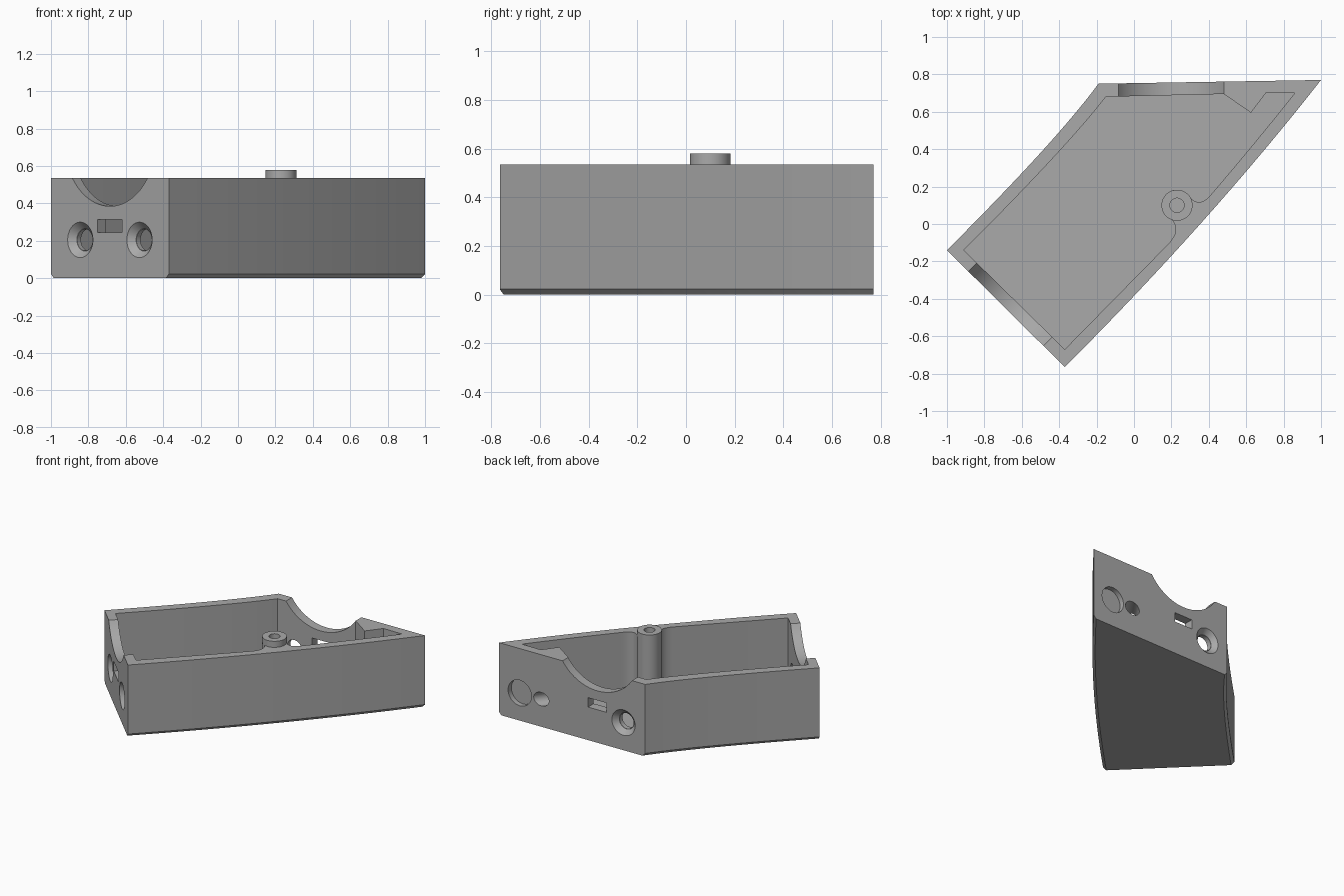
import bpy, bmesh, math
from mathutils import Vector

cube = bpy.data.objects.get("Cube")
if cube:
    bpy.data.objects.remove(cube, do_unlink=True)

grey = bpy.data.materials.new("mid grey")
grey.use_nodes = True
colour = (0.4, 0.4, 0.4, 1)
grey.diffuse_color = colour
grey.node_tree.nodes["Principled BSDF"].inputs["Base Color"].default_value = colour

TOP, FLOOR, CHAMFER = 0.535, 0.06, 0.022
HOLE_Z, SLOT_Z = 0.205, 0.28


def add(name, bm):
    bmesh.ops.recalc_face_normals(bm, faces=bm.faces)
    mesh = bpy.data.meshes.new(name)
    bm.to_mesh(mesh)
    bm.free()
    mesh.materials.append(grey)
    ob = bpy.data.objects.new(name, mesh)
    bpy.context.collection.objects.link(ob)
    return ob


def loft(name, rings):
    """Closed solid through a stack of (points, z) rings."""
    bm = bmesh.new()
    loops = [[bm.verts.new((x, y, z)) for x, y in pts] for pts, z in rings]
    n = len(loops[0])
    for low, high in zip(loops, loops[1:]):
        for i in range(n):
            j = (i + 1) % n
            bm.faces.new((low[i], low[j], high[j], high[i]))
    bm.faces.new(loops[0][::-1])
    bm.faces.new(loops[-1])
    return add(name, bm)


def curve(a, ctrl, b, n=16):
    a, ctrl, b = Vector(a), Vector(ctrl), Vector(b)
    return [a.lerp(ctrl, i / n).lerp(ctrl.lerp(b, i / n), i / n) for i in range(n + 1)]


def rod(name, start, axis, length, r1, r2=None, sides=40):
    """Cylinder or cone running from start along axis."""
    bm = bmesh.new()
    bmesh.ops.create_cone(bm, cap_ends=True, segments=sides, radius1=r1,
                          radius2=r1 if r2 is None else r2, depth=length)
    axis = Vector(axis).normalized()
    ob = add(name, bm)
    ob.rotation_euler = axis.to_track_quat('Z', 'Y').to_euler()
    ob.location = Vector(start) + axis * length / 2
    return ob


def box(name, centre, size, turn):
    bm = bmesh.new()
    bmesh.ops.create_cube(bm, size=1)
    bmesh.ops.scale(bm, vec=size, verts=bm.verts)
    ob = add(name, bm)
    ob.location, ob.rotation_euler.z = centre, turn
    return ob


def cut(target, cutter):
    mod = target.modifiers.new("cut", 'BOOLEAN')
    mod.operation, mod.solver, mod.object = 'DIFFERENCE', 'EXACT', cutter
    bpy.context.view_layer.update()
    bpy.context.view_layer.objects.active = target
    bpy.ops.object.modifier_apply(modifier=mod.name)
    bpy.data.objects.remove(cutter, do_unlink=True)


# Outer shell: two flat ends, two curved long sides with a bottom chamfer
A, B = Vector((-1, -0.14)), Vector((-0.37, -0.765))
C, D = Vector((1, 0.77)), Vector((-0.19, 0.75))
right_side = curve(B, (0.41, 0.016), C)
left_side = curve(D, (-0.41, 0.45), A)
front_dir, back_dir = (A - B).normalized(), (D - C).normalized()
inset = []
for i, p in enumerate(right_side):
    inset.append(p + front_dir.lerp(back_dir, i / 16) * CHAMFER)
for i, p in enumerate(left_side):
    inset.append(p - back_dir.lerp(front_dir, i / 16) * CHAMFER)
outline = right_side + left_side
body = loft("tray_body", [(inset, 0), (outline, CHAMFER), (outline, TOP)])

# Cavity, leaving the screw post with its fillets and the angled corner block
post, post_r = Vector((0.23, 0.10)), 0.083
around_post = []
for i in range(25):
    a = math.radians(252 - i * 222 / 24)
    around_post.append(post + post_r * Vector((math.cos(a), math.sin(a))))
cavity = [Vector((-0.37, -0.67))]
cavity += curve((0.185, -0.105), (0.25, -0.035), around_post[0], 8)
cavity += around_post[1:-1]
cavity += curve(around_post[-1], (0.35, 0.085), (0.41, 0.155), 8)
cavity += curve((0.42, 0.167), (0.645, 0.43), (0.86, 0.70), 8)
cavity += [Vector(p) for p in ((0.705, 0.70), (0.625, 0.595), (0.48, 0.695))]
cavity += curve((-0.15, 0.68), (-0.36, 0.41), (-0.91, -0.14))
cut(body, loft("cavity_cutter", [(cavity, FLOOR), (cavity, TOP + 0.1)]))


# Matching openings in both end walls: scoop, slot and countersunk holes
def end_wall(mid, along, inward, holes, slot_width):
    along, inward = along.to_3d(), inward.to_3d()
    mid = mid.to_3d()
    up = Vector((0, 0, 1))
    cut(body, rod("scoop", mid - inward * 0.1 + up * 0.725, inward, 0.25, 0.34, sides=96))
    cut(body, box("slot", mid + up * SLOT_Z, (slot_width, 0.3, 0.07),
                  math.atan2(along.y, along.x)))
    for s in holes:
        p = mid + along * s + up * HOLE_Z
        cut(body, rod("hole", p - inward * 0.05, inward, 0.2, 0.058))
        cut(body, rod("countersink", p - inward * 0.01, inward, 0.045, 0.105, 0.06))


front_in = Vector((-front_dir.y, front_dir.x))
if front_in.y < 0:
    front_in = -front_in
end_wall((A + B) / 2, -front_dir, front_in, (-0.223, 0.223), 0.185)
end_wall(Vector((0.2, 0.757)), -back_dir, Vector((0, -1)), (-0.215,), 0.15)

# Slanted screw hole through the corner block, and a shallow round pocket
slant = Vector((-0.57, -0.82, 0))
cut(body, rod("slanted_hole", Vector((0.655, 0.764, HOLE_Z)) - slant * 0.1, slant, 0.35, 0.05))
cut(body, rod("round_pocket", (0.83, 0.80, HOLE_Z), (0, -1, 0), 0.07, 0.095))

# Raised collar on the screw post, bored down into the post
boss = rod("post_collar", (post.x, post.y, TOP), (0, 0, 1), 0.045, post_r, sides=48)
for part in (boss, body):
    cut(part, rod("bore", (post.x, post.y, 0.3), (0, 0, 1), 0.4, 0.038))

for ob in (body, boss):
    bpy.ops.object.select_all(action='DESELECT')
    ob.select_set(True)
    bpy.context.view_layer.objects.active = ob
    bpy.ops.object.shade_smooth_by_angle(angle=math.radians(30))
